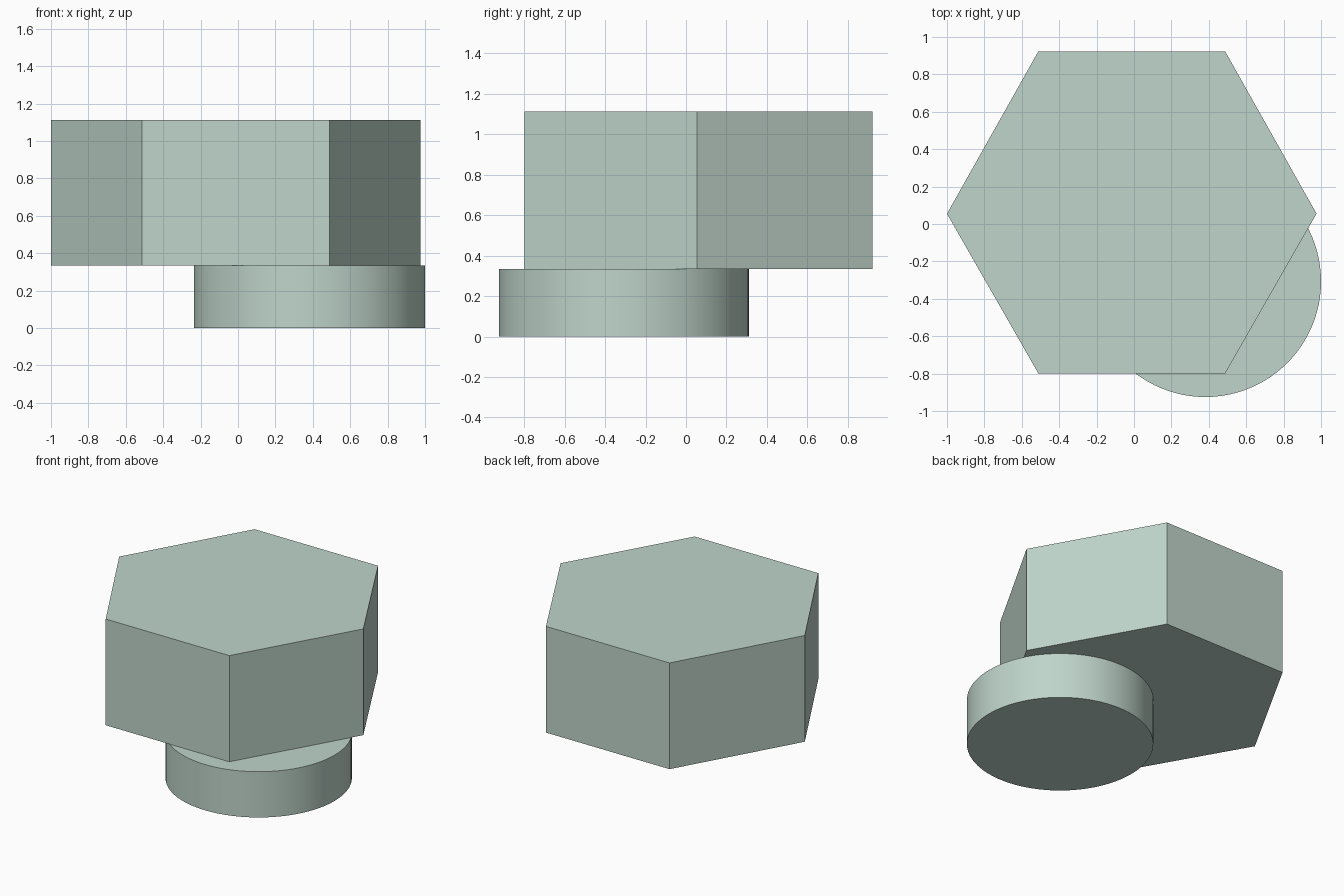
import bpy, bmesh, math

if "Cube" in bpy.data.objects:
    bpy.data.objects.remove(bpy.data.objects["Cube"])

mat = bpy.data.materials.new("pale_green")
mat.diffuse_color = (0.52, 0.66, 0.59, 1)
mat.use_nodes = True
mat.node_tree.nodes["Principled BSDF"].inputs["Base Color"].default_value = mat.diffuse_color


def prism(name, points, z0, z1):
    """Extrude a flat outline from z0 up to z1."""
    bm = bmesh.new()
    base = bm.faces.new([bm.verts.new((x, y, z0)) for x, y in points])
    top = bmesh.ops.extrude_face_region(bm, geom=[base], use_keep_orig=True)["geom"]
    bmesh.ops.translate(bm, vec=(0, 0, z1 - z0),
                        verts=[g for g in top if isinstance(g, bmesh.types.BMVert)])
    bmesh.ops.recalc_face_normals(bm, faces=bm.faces)
    mesh = bpy.data.meshes.new(name)
    bm.to_mesh(mesh)
    bm.free()
    mesh.materials.append(mat)
    obj = bpy.data.objects.new(name, mesh)
    bpy.context.collection.objects.link(obj)
    return obj


# Round off-centre foot
cx, cy, r, n = 0.382, -0.307, 0.618, 96
circle = [(cx + r * math.cos(2 * math.pi * i / n),
           cy + r * math.sin(2 * math.pi * i / n)) for i in range(n)]
foot = prism("round_foot", circle, 0, 0.335)
bpy.context.view_layer.objects.active = foot
foot.select_set(True)
bpy.ops.object.shade_smooth_by_angle(angle=math.radians(30))

# Hexagonal block on top
hexagon = [(-1.0, 0.055), (-0.512, -0.798), (0.488, -0.798),
           (0.976, 0.055), (0.488, 0.922), (-0.512, 0.922)]
prism("hexagonal_block", hexagon, 0.335, 1.112)
